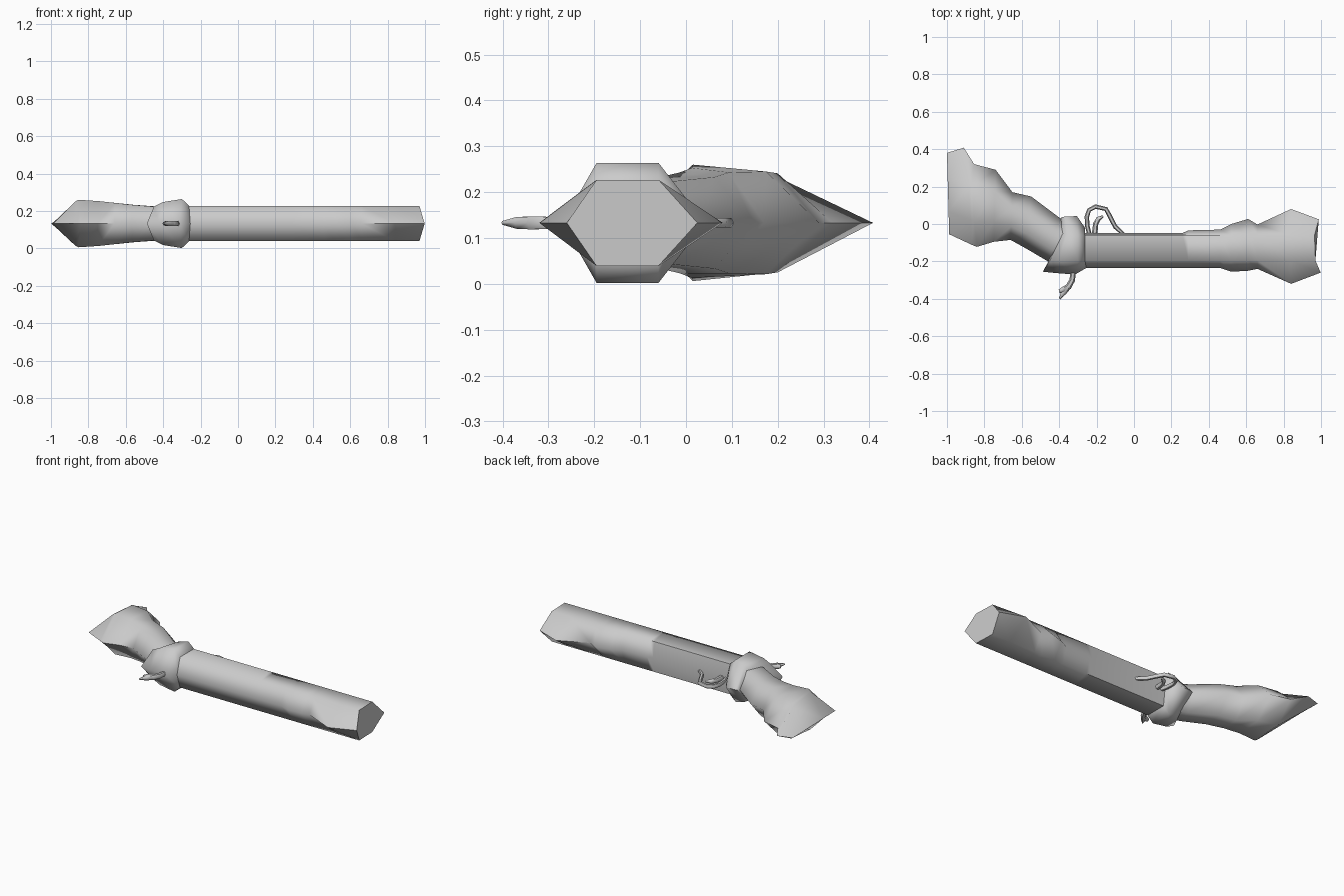
import bpy, bmesh, math
from mathutils import Vector

cube = bpy.data.objects.get("Cube")
if cube:
    bpy.data.objects.remove(cube, do_unlink=True)

MID = 0.133  # height of the plane of symmetry

grey = bpy.data.materials.new("plain grey")
grey.use_nodes = True
grey.diffuse_color = (0.6, 0.6, 0.6, 1)
grey.node_tree.nodes["Principled BSDF"].inputs["Base Color"].default_value = (0.6, 0.6, 0.6, 1)


def smooth(obj, degrees):
    bpy.ops.object.select_all(action='DESELECT')
    obj.select_set(True)
    bpy.context.view_layer.objects.active = obj
    bpy.ops.object.shade_smooth_by_angle(angle=math.radians(degrees))


def ring(low, up, h0, h1=None, flats=None):
    """Six-sided section: two side tips joined by flats above and below."""
    low, up = Vector(low), Vector(up)
    h1 = h0 if h1 is None else h1
    a, b = flats or (low.lerp(up, 0.28), low.lerp(up, 0.7))
    return [(*low, MID), (a[0], a[1], MID - h0), (b[0], b[1], MID - h1),
            (*up, MID), (b[0], b[1], MID + h1), (a[0], a[1], MID + h0)]


def loft(name, rings):
    bm = bmesh.new()
    loops = [[bm.verts.new(p) for p in r] for r in rings]
    for a, b in zip(loops, loops[1:]):
        for i in range(6):
            j = (i + 1) % 6
            bm.faces.new((a[i], a[j], b[j], b[i]))
    bm.faces.new(loops[0][::-1])
    bm.faces.new(loops[-1])
    bmesh.ops.remove_doubles(bm, verts=bm.verts, dist=0.0005)
    bmesh.ops.recalc_face_normals(bm, faces=bm.faces)
    mesh = bpy.data.meshes.new(name)
    bm.to_mesh(mesh)
    bm.free()
    obj = bpy.data.objects.new(name, mesh)
    bpy.context.collection.objects.link(obj)
    mesh.materials.append(grey)
    smooth(obj, 75)


def rod(name, points, size):
    """Bent bar through (x, y, relative thickness) points."""
    curve = bpy.data.curves.new(name, 'CURVE')
    curve.dimensions = '3D'
    curve.bevel_depth = size
    curve.bevel_resolution = 1
    curve.use_fill_caps = True
    spline = curve.splines.new('POLY')
    spline.points.add(len(points) - 1)
    for p, (x, y, r) in zip(spline.points, points):
        p.co = (x, y, MID, 1)
        p.radius = r
    obj = bpy.data.objects.new(name, curve)
    bpy.context.collection.objects.link(obj)
    curve.materials.append(grey)
    bpy.ops.object.select_all(action='DESELECT')
    obj.select_set(True)
    bpy.context.view_layer.objects.active = obj
    bpy.ops.object.convert(target='MESH')
    smooth(bpy.context.object, 60)


# Barrel with a flared muzzle: x, lower tip, upper tip
barrel = [(-0.3, -0.235, -0.048), (0.26, -0.235, -0.048), (0.29, -0.235, -0.034),
          (0.46, -0.235, -0.03), (0.52, -0.255, 0.0), (0.61, -0.25, 0.027),
          (0.66, -0.24, -0.003), (0.84, -0.32, 0.08)]
sections = [ring((x, lo), (x, up), 0.094, flats=((x, -0.195), (x, -0.06)))
            for x, lo, up in barrel]
sections.append(ring((0.998, -0.26), (0.988, 0.025), 0.094,
                     flats=((0.97, -0.195), (0.965, -0.06))))
loft("barrel", sections)

# Receiver collar, slanted toward the stock
loft("receiver", [
    ring((-0.487, -0.255), (-0.39, 0.035), 0.09, flats=((-0.45, -0.195), (-0.385, -0.06))),
    ring((-0.42, -0.262), (-0.37, 0.04), 0.115, flats=((-0.4, -0.195), (-0.36, -0.06))),
    ring((-0.315, -0.27), (-0.305, 0.042), 0.131, flats=((-0.3, -0.195), (-0.3, -0.06))),
    ring((-0.255, -0.235), (-0.262, -0.02), 0.096, flats=((-0.262, -0.195), (-0.262, -0.06)))])

# Shoulder stock, closing to a wedge at the butt
loft("stock", [
    ring((-0.38, -0.22), (-0.34, 0.0), 0.088),
    ring((-0.46, -0.2), (-0.4, 0.035), 0.09),
    ring((-0.57, -0.135), (-0.55, 0.147), 0.1),
    ring((-0.66, -0.085), (-0.65, 0.17), 0.11),
    ring((-0.75, -0.095), (-0.74, 0.29), 0.12, 0.112),
    ring((-0.84, -0.122), (-0.855, 0.32), 0.127, 0.108,
         flats=((-0.855, 0.015), (-0.865, 0.2))),
    ring((-0.87, -0.11), (-0.91, 0.408), 0.116, 0.095,
         flats=((-0.872, 0.02), (-0.882, 0.21))),
    ring((-0.988, -0.055), (-1.0, 0.38), 0.0)])

# Trigger guard, trigger and hammer
rod("trigger_guard", [(-0.235, -0.07, 1), (-0.25, -0.01, 1), (-0.252, 0.04, 1),
                      (-0.24, 0.075, 1), (-0.205, 0.093, 1), (-0.15, 0.08, 1),
                      (-0.128, 0.04, 1), (-0.1, -0.015, 1), (-0.05, -0.06, 0.8)], 0.012)
rod("trigger", [(-0.212, -0.07, 1.1), (-0.205, 0.0, 1), (-0.19, 0.028, 0.9),
                (-0.165, 0.042, 0.4)], 0.014)
rod("hammer", [(-0.325, -0.25, 1), (-0.33, -0.3, 1), (-0.35, -0.335, 1.1),
               (-0.385, -0.355, 1), (-0.4, -0.36, 0.6)], 0.015)
rod("hammer_spur", [(-0.35, -0.335, 1), (-0.375, -0.365, 1), (-0.398, -0.4, 0.3)], 0.015)
